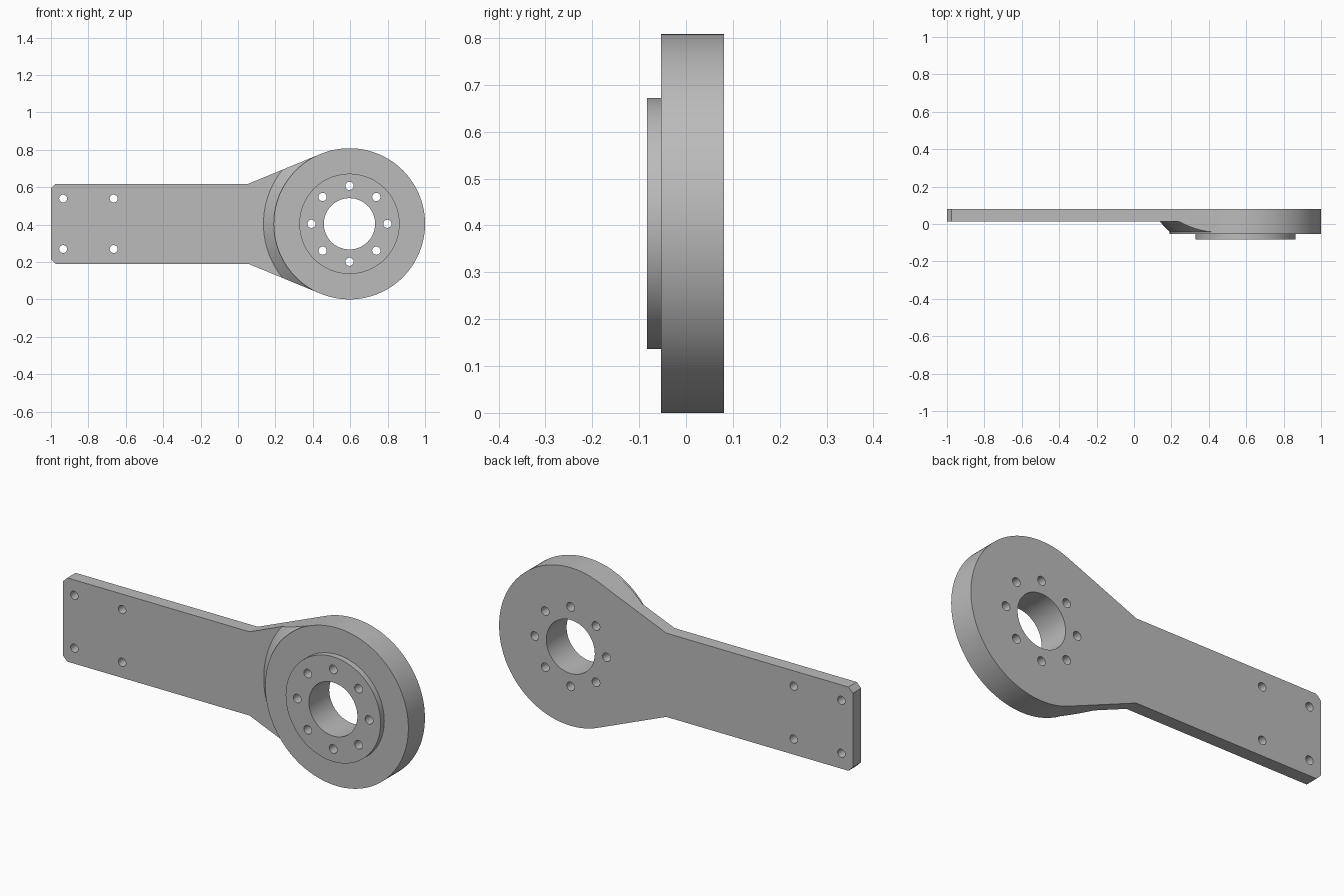
import bpy, bmesh, math
from math import cos, sin, pi
from mathutils import Matrix, Vector

if "Cube" in bpy.data.objects:
    bpy.data.objects.remove(bpy.data.objects["Cube"], do_unlink=True)

CX, CZ, R = 0.596, 0.404, 0.404            # hub centre and radius
BACK, PLATE, FACE, BOSS = 0.081, 0.014, -0.053, -0.083
HALF, NECK_X, CUT = 0.214, 0.055, 0.025    # arm half height, neck start, corner cut

steel = bpy.data.materials.new("grey metal")
steel.use_nodes = True
GREY = (0.5, 0.5, 0.5, 1)
steel.diffuse_color = GREY
steel.node_tree.nodes["Principled BSDF"].inputs["Base Color"].default_value = GREY


def make(name, bm):
    bmesh.ops.recalc_face_normals(bm, faces=bm.faces)
    mesh = bpy.data.meshes.new(name)
    bm.to_mesh(mesh)
    bm.free()
    mesh.materials.append(steel)
    obj = bpy.data.objects.new(name, mesh)
    bpy.context.collection.objects.link(obj)
    return obj


def prism(name, outline, y0, y1):
    """Extrude an (x, z) outline from y0 to y1."""
    bm = bmesh.new()
    face = bm.faces.new([bm.verts.new((x, y0, z)) for x, z in outline])
    ext = bmesh.ops.extrude_face_region(bm, geom=[face])["geom"]
    verts = [v for v in ext if isinstance(v, bmesh.types.BMVert)]
    bmesh.ops.translate(bm, verts=verts, vec=(0, y1 - y0, 0))
    return make(name, bm)


def circle(x, z, r, n):
    return [(x + r * cos(2 * pi * i / n), z + r * sin(2 * pi * i / n)) for i in range(n)]


def lathe(name, profile, n=128):
    """Stack rings of (radius, y) around the hub axis."""
    bm = bmesh.new()
    rings = [[bm.verts.new((x, y, z)) for x, z in circle(CX, CZ, r, n)] for r, y in profile]
    for a, b in zip(rings, rings[1:]):
        for i in range(n):
            bm.faces.new((a[i], a[(i + 1) % n], b[(i + 1) % n], b[i]))
    bm.faces.new(rings[0])
    bm.faces.new(rings[-1])
    return make(name, bm)


def combine(target, tool, operation):
    mod = target.modifiers.new(operation, "BOOLEAN")
    mod.operation, mod.solver, mod.object = operation, "EXACT", tool
    bpy.context.view_layer.objects.active = target
    bpy.ops.object.modifier_apply(modifier=mod.name)
    bpy.data.objects.remove(tool, do_unlink=True)


# Silhouette: arm, neck lines tangent to the hub, hub arc
dx, dz = NECK_X - CX, HALF
tangent = math.atan2(dz, dx) - math.acos(R / math.hypot(dx, dz))
STEPS = 90
arc = [-tangent + 2 * tangent * i / STEPS for i in range(STEPS + 1)]
lower = [(-1, CZ - HALF + CUT), (-1 + CUT, CZ - HALF), (NECK_X, CZ - HALF)]
upper = [(x, 2 * CZ - z) for x, z in reversed(lower)]
hub = [(CX + R * cos(a), CZ + R * sin(a)) for a in arc]
bracket = prism("arm_bracket", lower + hub + upper, -0.2, BACK)

# Thickness: thin plate, and hub with a sloped flare down to the plate
depth = prism("plate_depth", [(-1.2, -0.2), (1.2, -0.2), (1.2, 1), (-1.2, 1)], PLATE, 0.2)
flare = lathe("hub_flare", [(R + 0.001, FACE), (R + 0.001, -0.042), (0.46, PLATE), (0.46, 0.05)])
combine(depth, flare, "UNION")
combine(bracket, depth, "INTERSECT")

# Raised round boss on the hub face
combine(bracket, lathe("boss", [(0.268, BOSS), (0.268, 0)]), "UNION")

# Bore, bolt circle and mounting holes
holes = [(CX, CZ, 0.137, 96)]
holes += [(CX + 0.203 * cos(k * pi / 4), CZ + 0.203 * sin(k * pi / 4), 0.022, 32) for k in range(8)]
holes += [(x, CZ + s * 0.135, 0.021, 32) for x in (-0.935, -0.665) for s in (-1, 1)]
for x, z, r, n in holes:
    combine(bracket, prism("hole_cutter", circle(x, z, r, n), -0.3, 0.3), "DIFFERENCE")

# Smooth the round walls, keep the edges crisp
bpy.ops.object.select_all(action="DESELECT")
bracket.select_set(True)
bpy.context.view_layer.objects.active = bracket
bpy.ops.object.shade_smooth_by_angle(angle=math.radians(20))
